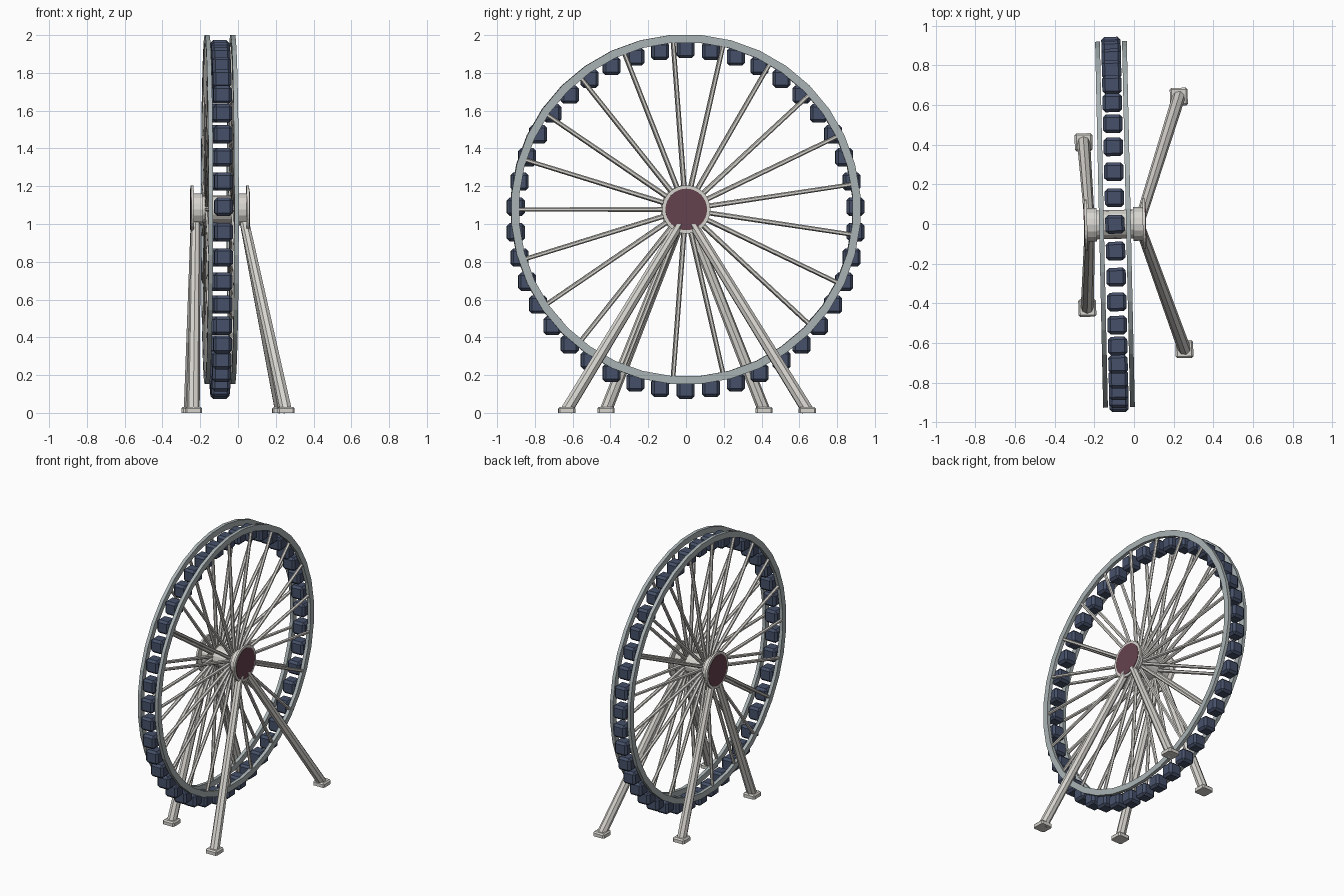
import bpy, bmesh, math
from mathutils import Vector, Matrix

if "Cube" in bpy.data.objects:
    bpy.data.objects.remove(bpy.data.objects["Cube"])

CX, CZ = -0.096, 1.077                 # wheel centre
TURN = Matrix.Rotation(0.022, 4, 'Z')  # whole model is turned slightly


def material(name, rgb):
    m = bpy.data.materials.new(name)
    m.diffuse_color = (*rgb, 1)
    m.use_nodes = True
    m.node_tree.nodes["Principled BSDF"].inputs["Base Color"].default_value = m.diffuse_color
    return m


navy = material("navy", (0.06, 0.08, 0.14))
maroon = material("maroon", (0.13, 0.055, 0.075))
rim_grey = material("rim grey", (0.40, 0.45, 0.46))
pale = material("pale steel", (0.68, 0.66, 0.62))


def finish(name, bm, mat):
    bmesh.ops.recalc_face_normals(bm, faces=bm.faces)
    bm.transform(TURN)
    me = bpy.data.meshes.new(name)
    bm.to_mesh(me)
    bm.free()
    me.materials.append(mat)
    ob = bpy.data.objects.new(name, me)
    bpy.context.collection.objects.link(ob)
    return ob


def rod(bm, a, b, r1, r2, sides):
    a, b = Vector(a), Vector(b)
    d = b - a
    m = Matrix.Translation((a + b) / 2) @ d.to_track_quat('Z', 'Y').to_matrix().to_4x4()
    bmesh.ops.create_cone(bm, cap_ends=True, segments=sides, radius1=r1,
                          radius2=r2, depth=d.length, matrix=m)


def box(bm, c, size):
    m = Matrix.Translation(c) @ Matrix.Diagonal((*size, 1))
    return bmesh.ops.create_cube(bm, size=1, matrix=m)["verts"]


def polar(x, r, a):
    return Vector((x, r * math.cos(a), CZ + r * math.sin(a)))


for side, s in (("left", -1), ("right", 1)):
    # Rim: rectangular section swept round the axle
    x = CX + s * 0.068
    bm = bmesh.new()
    n, rings = 36, []
    for i in range(n):
        a = 2 * math.pi * (i + 0.5) / n
        rings.append([bm.verts.new(polar(x + dx, r, a)) for dx, r in
                      ((-0.012, 0.885), (0.012, 0.885), (0.012, 0.927), (-0.012, 0.927))])
    for i in range(n):
        p, q = rings[i], rings[(i + 1) % n]
        for j in range(4):
            k = (j + 1) % 4
            bm.faces.new((p[j], p[k], q[k], q[j]))
    finish(side + "_rim", bm, rim_grey)

    # Spokes
    bm = bmesh.new()
    for i in range(21):
        a = math.pi + 2 * math.pi * i / 21
        rod(bm, polar(x, 0.05, a), polar(x, 0.895, a), 0.013, 0.011, 6)
    finish(side + "_spokes", bm, pale)

    # Hub drum, flange and coloured cap
    bm = bmesh.new()
    rod(bm, (CX + s * 0.092, 0, CZ), (CX + s * 0.148, 0, CZ), 0.085, 0.085, 16)
    rod(bm, (CX + s * 0.140, 0, CZ), (CX + s * 0.154, 0, CZ), 0.128, 0.128, 32)
    finish(side + "_hub", bm, pale)
    bm = bmesh.new()
    rod(bm, (CX + s * 0.150, 0, CZ), (CX + s * 0.157, 0, CZ), 0.110, 0.110, 32)
    finish(side + "_hub_cap", bm, maroon)

    # Legs and feet: the right pair is splayed wider
    fx, fy = ((-0.245, 0.418), (0.240, 0.637))[s > 0]
    for end, t in (("front", -1), ("back", 1)):
        bm = bmesh.new()
        rod(bm, (fx, t * fy, 0.015), (CX + s * 0.128, t * 0.022, 1.02), 0.033, 0.026, 8)
        finish(f"{side}_{end}_leg", bm, pale)
        bm = bmesh.new()
        vs = box(bm, (fx, t * fy, 0.016), (0.09, 0.09, 0.032))
        edges = [e for e in bm.edges if any(v.co.z > 0.02 for v in e.verts)]
        bmesh.ops.bevel(bm, geom=edges, offset=0.009, segments=1, affect='EDGES')
        finish(f"{side}_{end}_foot", bm, pale)

# Axle between the two hubs
bm = bmesh.new()
rod(bm, (CX - 0.1, 0, CZ), (CX + 0.1, 0, CZ), 0.073, 0.073, 16)
finish("axle", bm, pale)

# Cabins hang upright, slightly below the rim line
bm = bmesh.new()
for i in range(42):
    c = polar(CX, 0.902, math.pi / 2 + 2 * math.pi * i / 42) - Vector((0, 0, 0.053))
    box(bm, c, (0.098, 0.094, 0.096))
bmesh.ops.bevel(bm, geom=bm.edges[:], offset=0.015, segments=1, affect='EDGES')
finish("cabins", bm, navy)
